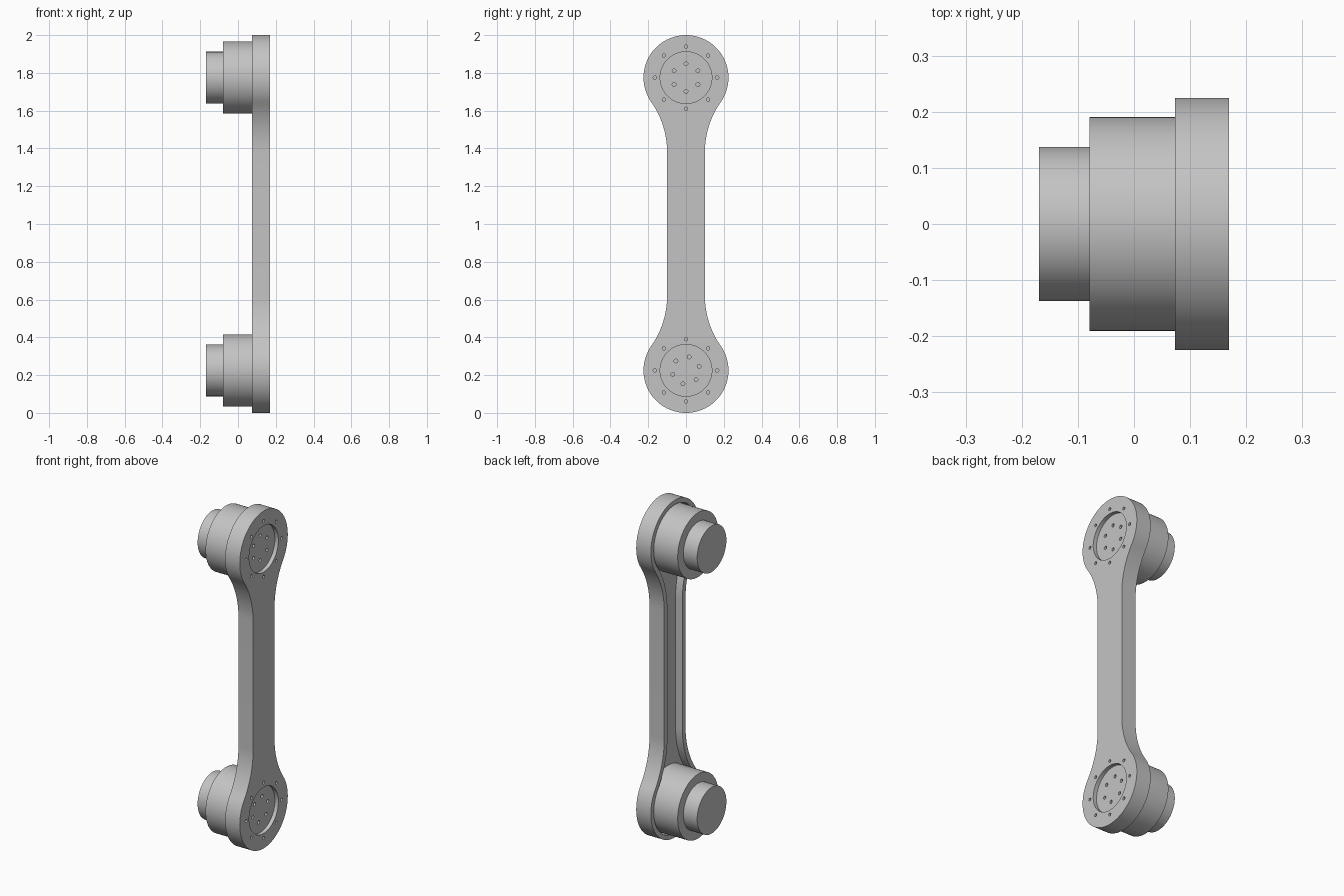
import bpy, bmesh
from math import sin, cos, pi, atan2, sqrt, radians
from mathutils import Matrix, Vector

cube = bpy.data.objects.get("Cube")
if cube:
    bpy.data.objects.remove(cube, do_unlink=True)

grey = bpy.data.materials.new("light grey metal")
grey.use_nodes = True
grey.diffuse_color = (0.55, 0.55, 0.55, 1)
grey.node_tree.nodes["Principled BSDF"].inputs["Base Color"].default_value = grey.diffuse_color

JOINTS = {"lower": 0.225, "upper": 1.775}   # heights of the two joint axes
BACK, FACE = 0.073, 0.169                   # inner and outer side of the arm
FLOOR, POCKET = 0.118, 0.146                # depth of channel and of round pockets


def cylinder(bm, x0, x1, y, z, r, sides):
    turn = Matrix.Translation(((x0 + x1) / 2, y, z)) @ Matrix.Rotation(pi / 2, 4, 'Y')
    bmesh.ops.create_cone(bm, cap_ends=True, segments=sides, radius1=r, radius2=r,
                          depth=abs(x1 - x0), matrix=turn)


def outline(r, w, straight=0.38, steps=14):
    """Dog-bone outline: round ends of radius r, a waist of half width w, fillets between."""
    d = JOINTS["upper"] - 1 - straight
    big = (w * w + d * d - r * r) / (2 * (r - w))
    a = atan2(d, w + big)
    quarter = [(w + big - big * cos(a * i / steps), straight + big * sin(a * i / steps))
               for i in range(steps)]
    for i in range(33):
        t = -a + (pi / 2 + a) * i / 32
        quarter.append((r * cos(t), JOINTS["upper"] - 1 + r * sin(t)))
    half = quarter + [(-y, z) for y, z in quarter[-2::-1]]
    return half + [(-y, -z) for y, z in half]


def prism(bm, points, x0, x1):
    face = bm.faces.new([bm.verts.new((x0, y, 1 + z)) for y, z in points])
    out = bmesh.ops.extrude_face_region(bm, geom=[face])["geom"]
    bmesh.ops.translate(bm, vec=(x1 - x0, 0, 0),
                        verts=[v for v in out if isinstance(v, bmesh.types.BMVert)])


def finish(name, bm):
    bmesh.ops.recalc_face_normals(bm, faces=bm.faces)
    mesh = bpy.data.meshes.new(name)
    bm.to_mesh(mesh)
    bm.free()
    mesh.materials.append(grey)
    ob = bpy.data.objects.new(name, mesh)
    bpy.context.collection.objects.link(ob)
    return ob


def activate(ob):
    bpy.ops.object.select_all(action='DESELECT')
    ob.select_set(True)
    bpy.context.view_layer.objects.active = ob


def cut(ob, cutter):
    cutter.hide_render = True
    mod = ob.modifiers.new("cut", 'BOOLEAN')
    mod.operation, mod.solver, mod.object = 'DIFFERENCE', 'EXACT', cutter
    activate(ob)
    bpy.ops.object.modifier_apply(modifier=mod.name)
    bpy.data.objects.remove(cutter, do_unlink=True)


def bolt_holes(bm, z, ring, count, start, x0, x1, r):
    for i in range(count):
        t = start + 2 * pi * i / count
        cylinder(bm, x0, x1, ring * cos(t), z + ring * sin(t), r, 16)


# Arm: solid dog-bone plate
bm = bmesh.new()
prism(bm, outline(0.225, 0.1), BACK, FACE)
arm = finish("arm", bm)

# Hollow channel on the inner side, round pockets and outer bolt holes on the face
bm = bmesh.new()
prism(bm, outline(0.198, 0.07), BACK - 0.05, FLOOR)
for z in JOINTS.values():
    cylinder(bm, POCKET, FACE + 0.05, 0, z, 0.137, 64)
    bolt_holes(bm, z, 0.165, 8, 0, FACE - 0.03, FACE + 0.05, 0.009)
cut(arm, finish("arm_cutter", bm))

# Small bolt holes in the pocket floors; the lower set is turned a little
bm = bmesh.new()
for name, z in JOINTS.items():
    start = radians(90 if name == "upper" else 77)
    bolt_holes(bm, z, 0.073, 6, start, POCKET - 0.02, FACE + 0.05, 0.01)
cut(arm, finish("pocket_hole_cutter", bm))

# Motors: a wide housing seated in the arm and a narrower hub
parts = [arm]
for name, z in JOINTS.items():
    for part, x0, x1, r in (("housing", -0.079, FLOOR + 0.002, 0.191),
                            ("hub", -0.169, -0.075, 0.137)):
        bm = bmesh.new()
        cylinder(bm, x0, x1, 0, z, r, 96)
        parts.append(finish(f"{name}_motor_{part}", bm))

for ob in parts:
    activate(ob)
    bpy.ops.object.shade_smooth_by_angle(angle=radians(30))
